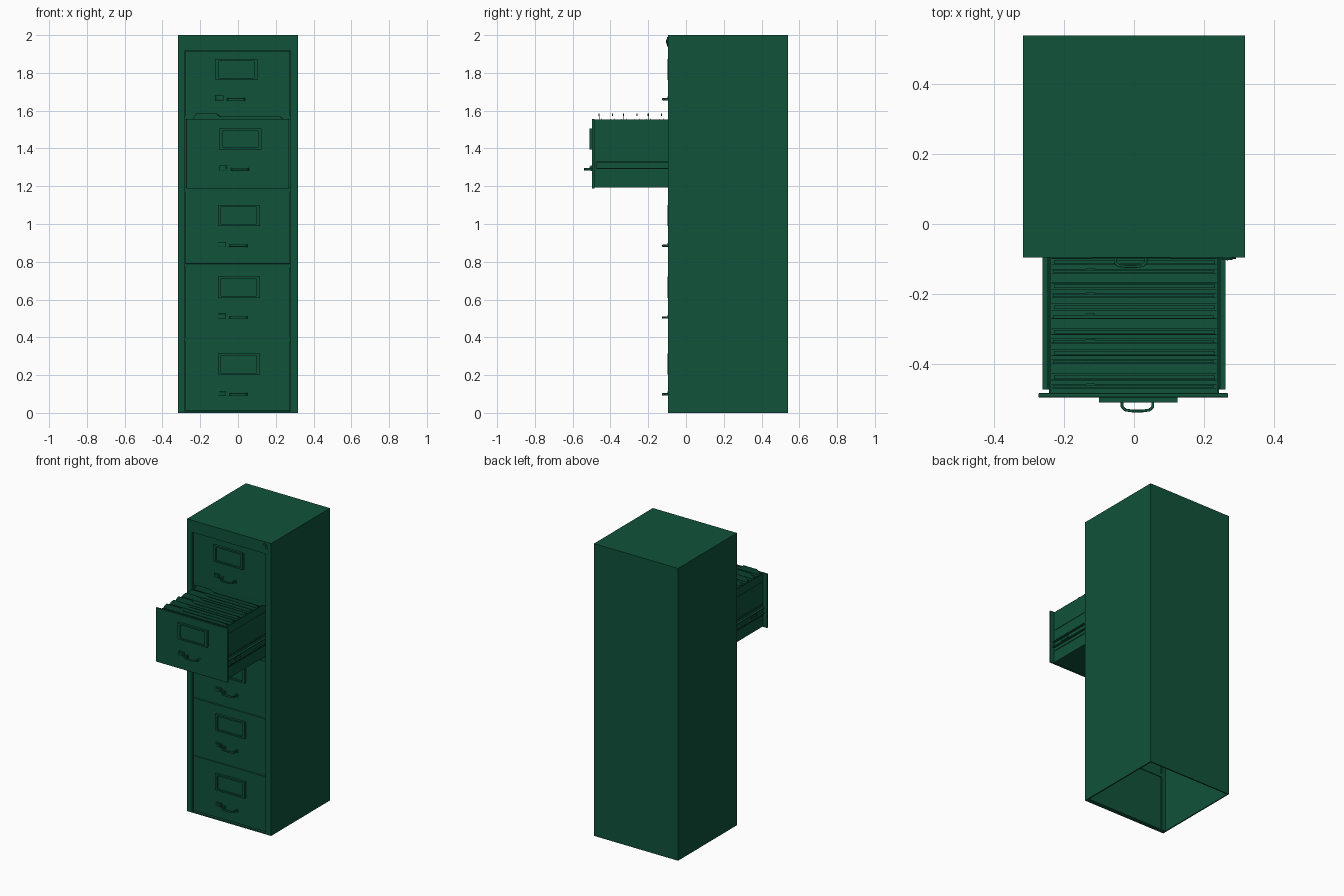
import bpy, bmesh, math, random
from mathutils import Vector, Matrix

if "Cube" in bpy.data.objects:
    bpy.data.objects.remove(bpy.data.objects["Cube"])

random.seed(4)
green = bpy.data.materials.new("green_paint")
green.diffuse_color = (0.005, 0.085, 0.042, 1)
green.use_nodes = True
green.node_tree.nodes["Principled BSDF"].inputs["Base Color"].default_value = green.diffuse_color


def finish(name, bm, bevel=0):
    bmesh.ops.recalc_face_normals(bm, faces=bm.faces)
    me = bpy.data.meshes.new(name)
    bm.to_mesh(me)
    bm.free()
    ob = bpy.data.objects.new(name, me)
    bpy.context.collection.objects.link(ob)
    me.materials.append(green)
    if bevel:
        m = ob.modifiers.new("edge", 'BEVEL')
        m.width, m.segments = bevel, 2
    return ob


def boxes(name, bounds, bevel=0):
    """One mesh from boxes given as (x0, x1, y0, y1, z0, z1)."""
    bm = bmesh.new()
    for x0, x1, y0, y1, z0, z1 in bounds:
        mat = Matrix.Translation(((x0 + x1) / 2, (y0 + y1) / 2, (z0 + z1) / 2)) \
            @ Matrix.Diagonal((x1 - x0, y1 - y0, z1 - z0, 1))
        bmesh.ops.create_cube(bm, size=1, matrix=mat)
    return finish(name, bm, bevel)


def prism(name, pts, offset, bevel=0):
    """Closed outline of 3D points, extruded along offset."""
    bm = bmesh.new()
    face = bm.faces.new([bm.verts.new(p) for p in pts])
    out = bmesh.ops.extrude_face_region(bm, geom=[face])
    bmesh.ops.translate(bm, vec=Vector(offset),
                        verts=[v for v in out['geom'] if isinstance(v, bmesh.types.BMVert)])
    return finish(name, bm, bevel)


# Cabinet shell, open underneath
F, B, W, T = -0.096, 0.54, 0.318, 0.008
boxes("cabinet_sides", [(-W, -W + T, F, B, 0, 2), (W - T, W, F, B, 0, 2)])
boxes("cabinet_back", [(-W + T, W - T, B - T, B, 0, 2)])
boxes("cabinet_top", [(-W + T, W - T, F, B - T, 2 - T, 2)])

# Front frame: stiles, header, sill and rails between drawers
frame = [(-W + T, -0.281, F, F + 0.03, 0, 2 - T), (0.277, W - T, F, F + 0.03, 0, 2 - T),
         (-0.281, 0.277, F, F + 0.03, 1.918, 2 - T), (-0.281, 0.277, F, F + 0.03, 0, 0.008)]
frame += [(-0.281, 0.277, F + 0.018, F + 0.03, z - 0.012, z + 0.012)
          for z in (0.39, 0.785, 1.18, 1.563)]
boxes("front_frame", frame)

# Lock in the top right corner
bm = bmesh.new()
for r, y in ((0.025, F - 0.004), (0.015, F - 0.007)):
    bmesh.ops.create_cone(bm, cap_ends=True, segments=32, radius1=r, radius2=r, depth=0.01,
                          matrix=Matrix.Translation((0.267, y + 0.005, 1.965))
                          @ Matrix.Rotation(math.pi / 2, 4, 'X'))
lock = finish("lock", bm)
boxes("lock_keyway", [(0.265, 0.269, F - 0.009, F, 1.957, 1.973)])


def drawer_front(n, z0, z1, y, cx, label_z, handle_z, x0=-0.279, x1=0.275):
    """Panel, label holder, latch and bail handle with the front face at y."""
    boxes(f"drawer_front_{n}", [(x0, x1, y, y + 0.012, z0, z1)], 0.002)
    a, b, c, d = cx - 0.112, cx + 0.112, label_z - 0.056, label_z + 0.056
    t, p = 0.018, y - 0.015
    boxes(f"label_holder_{n}", [(a, a + t, p, y, c, d), (b - t, b, p, y, c, d),
                                (a + t, b - t, p, y, c, c + 0.01),
                                (a + t, b - t, p, y, d - 0.01, d)])
    boxes(f"label_card_{n}", [(a + t, b - t, y - 0.006, y, c + 0.01, d - 0.01)])
    hx = cx - 0.002
    boxes(f"latch_{n}", [(hx - 0.108, hx - 0.066, y - 0.009, y, handle_z - 0.006, handle_z + 0.02),
                         (hx - 0.102, hx - 0.072, y - 0.015, y, handle_z, handle_z + 0.014)], 0.001)
    outer = [(-0.048, 0), (-0.048, -0.030), (-0.036, -0.040), (-0.015, -0.043)]
    inner = [(-0.040, 0), (-0.040, -0.026), (-0.031, -0.033), (-0.013, -0.035)]
    loop = outer + [(-u, v) for u, v in outer[::-1]]
    loop += inner[::-1] and [(-u, v) for u, v in inner] + inner[::-1]
    prism(f"handle_{n}", [(hx + u, y + v, handle_z - 0.006) for u, v in loop],
          (0, 0, 0.012), 0.002)
    boxes(f"handle_feet_{n}", [(hx + s * 0.046 - 0.01, hx + s * 0.046 + 0.01, y - 0.005, y,
                                handle_z - 0.009, handle_z + 0.009) for s in (-1, 1)])


CLOSED, OPEN = -0.083, -0.497
drawer_front(1, 0.010, 0.386, CLOSED, 0.005, 0.258, 0.098)
drawer_front(2, 0.394, 0.781, CLOSED, 0.005, 0.665, 0.505)
drawer_front(3, 0.789, 1.173, CLOSED, 0.005, 1.045, 0.885)
drawer_front(4, 1.188, 1.557, OPEN, 0.012, 1.450, 1.290, -0.274, 0.270)
drawer_front(5, 1.571, 1.916, CLOSED, -0.008, 1.818, 1.660)

# Open drawer tray
y0, y1 = OPEN + 0.012, 0.12
boxes("drawer_tray", [(-0.243, 0.243, y0, y1, 1.192, 1.200),
                      (-0.243, -0.239, y0, y1, 1.200, 1.552),
                      (0.239, 0.243, y0, y1, 1.200, 1.552),
                      (-0.239, 0.239, y1 - 0.004, y1, 1.200, 1.552)])

# Pressed side panels and slide rails
ribs, rails = [], []
for s in (-1, 1):
    def side(a, b, ya, yb, za, zb):
        return (min(s * a, s * b), max(s * a, s * b), ya, yb, za, zb)
    ribs.append(side(0.243, 0.246, y0 + 0.01, y1, 1.420, 1.500))
    rails += [side(0.243, 0.248, y0 + 0.01, y1, 1.270, 1.276),
              side(0.243, 0.248, y0 + 0.01, y1, 1.344, 1.350),
              side(0.248, 0.262, -0.475, 0.35, 1.290, 1.296),
              side(0.248, 0.262, -0.475, 0.35, 1.324, 1.330),
              side(0.243, 0.252, -0.475, 0.35, 1.296, 1.324),
              side(0.252, 0.258, -0.40, -0.34, 1.302, 1.318)]
boxes("drawer_side_panels", ribs)
boxes("slide_rails", rails)

# Hanging files: tabbed back sheet, lower front sheet, papers between
tabbed = (-0.46, -0.39, -0.33, -0.26, -0.20, -0.13, -0.06, 0.01, 0.07)
for i, y in enumerate(tabbed):
    dx = random.uniform(-0.006, 0.004)
    outline = [(-0.237, 1.21), (0.237, 1.21), (0.237, 1.560), (0.225, 1.568), (-0.09, 1.568),
               (-0.115, 1.585), (-0.215, 1.585), (-0.237, 1.562)]
    prism(f"folder_back_{i}", [(u if abs(u) > 0.23 else u + dx, y, z) for u, z in outline],
          (0, 0.0012, 0))
    boxes(f"folder_tab_{i}", [(-0.137, -0.112, y - 0.003, y + 0.003, 1.573, 1.584)])
    boxes(f"folder_papers_{i}", [
        (-0.236, 0.236, y - 0.012, y - 0.010, 1.21, 1.556),
        (-0.232, 0.230, y - 0.009, y - 0.002, 1.21, 1.545),
        (-0.236, 0.236, y + 0.012, y + 0.014, 1.21, 1.558),
        (-0.230, 0.232, y + 0.016, y + 0.026, 1.21, random.uniform(1.53, 1.55)),
        (-0.236, 0.236, y + 0.030, y + 0.032, 1.21, 1.552)])
